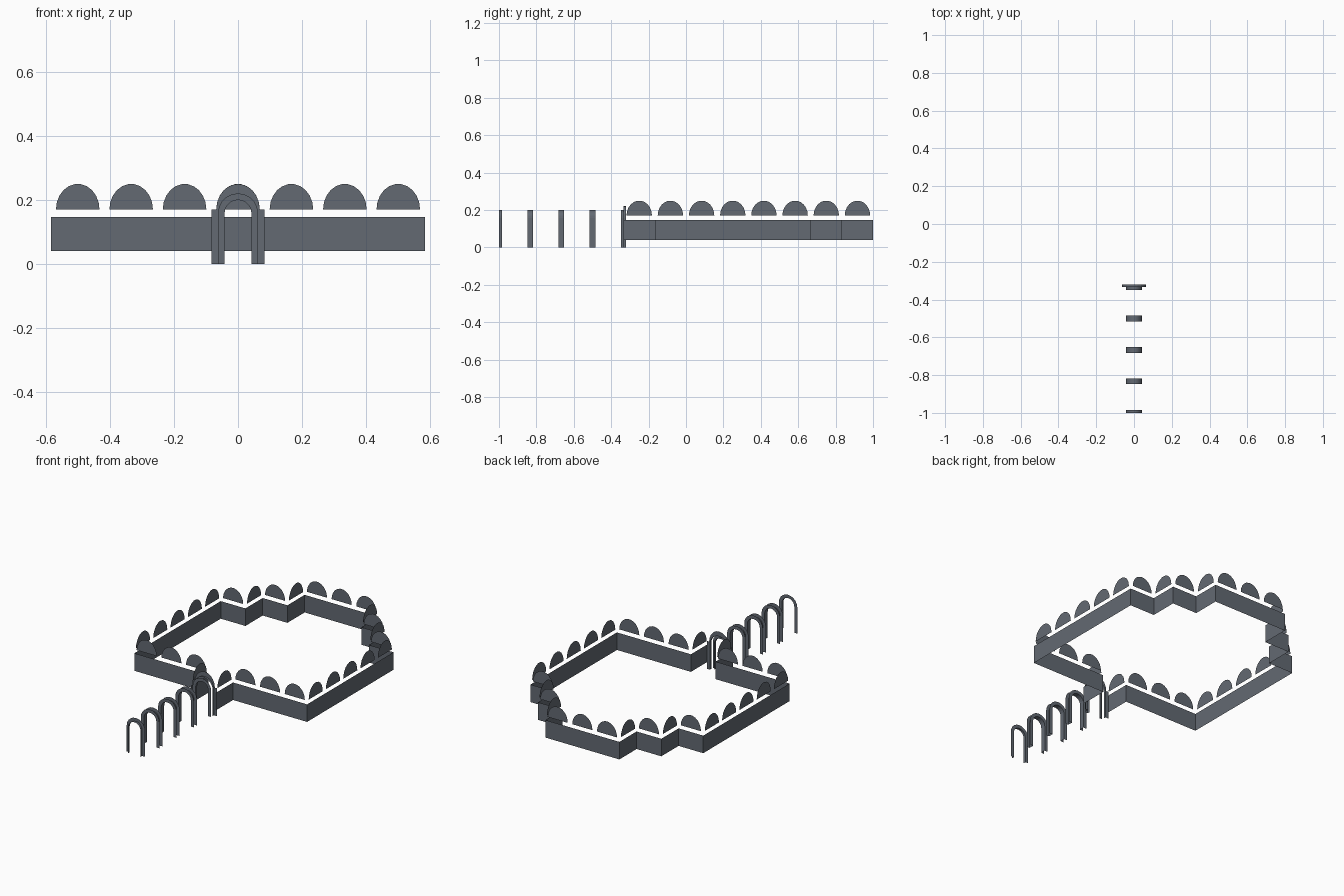
import bpy, bmesh, math

if "Cube" in bpy.data.objects:
    bpy.data.objects.remove(bpy.data.objects["Cube"])

U = 1 / 6  # one floor tile
mat = bpy.data.materials.new("slate_grey")
mat.diffuse_color = (0.125, 0.142, 0.17, 1)
mat.use_nodes = True
mat.node_tree.nodes["Principled BSDF"].inputs["Base Color"].default_value = mat.diffuse_color


def make(name, polys):
    """Object from a list of polygons (each a list of points)."""
    bm = bmesh.new()
    for p in polys:
        bm.faces.new([bm.verts.new(v) for v in p])
    bmesh.ops.remove_doubles(bm, verts=bm.verts, dist=0.0001)
    me = bpy.data.meshes.new(name)
    bm.to_mesh(me)
    bm.free()
    me.materials.append(mat)
    ob = bpy.data.objects.new(name, me)
    bpy.context.collection.objects.link(ob)


def arc(rx, rz, z0, n=10):
    """Half ellipse from +x over the top to -x, as (x, z)."""
    return [(rx * math.cos(math.pi * i / n), z0 + rz * math.sin(math.pi * i / n))
            for i in range(n + 1)]


def hoop(r, z0=0.158):
    """Doorway line: leg, arc, leg."""
    return [(r, 0)] + arc(r, r, z0) + [(-r, 0)]


def ring(inner, outer, y):
    """Flat frame between two matching lines, in the plane y."""
    q = []
    for i in range(len(inner) - 1):
        q.append([(p[0], y, p[1]) for p in (inner[i], outer[i], outer[i + 1], inner[i + 1])])
    return q


def barrel(line, y0, y1):
    """Inner surface of a doorway."""
    return [[(a[0], y0, a[1]), (b[0], y0, b[1]), (b[0], y1, b[1]), (a[0], y1, a[1])]
            for a, b in zip(line, line[1:])]


# Wall outline in tile units, right half then mirrored left half
half = [(0.5, -2), (0.5, -1), (3.5, -1), (3.5, 4), (2.5, 4), (2.5, 5), (1.5, 5), (1.5, 6)]
path = half + [(-x, y) for x, y in reversed(half)]
walls, windows = [], []
for (ax, ay), (bx, by) in zip(path, path[1:]):
    ax, ay, bx, by = ax * U, ay * U, bx * U, by * U
    # wall band
    walls.append([(ax, ay, 0.04), (ax, ay, 0.147), (bx, by, 0.147), (bx, by, 0.04)])
    # one half-round panel above each tile
    length = math.hypot(bx - ax, by - ay)
    dx, dy = (bx - ax) / length, (by - ay) / length
    for k in range(round(length / U)):
        t = (k + 0.5) * U
        windows.append([(ax + dx * (t + s), ay + dy * (t + s), z)
                        for s, z in arc(0.068, 0.08, 0.17, 11)])
make("wall_band", walls)
make("half_round_panels", windows)

# Corridor arches: a facing on each inner side of every tile joint
D = 0.015
inner, outer = hoop(0.042), hoop(0.0625)
for k in range(5):
    y = -1 + k * U
    y0 = y if k == 0 else y - D
    y1 = y if k == 4 else y + D
    faces = barrel(inner, y0, y1)
    if k > 0:
        faces += ring(inner, outer, y0)
    if k < 4:
        faces += ring(inner, outer, y1)
    make("corridor_arch", faces)

# Gate frame: square-shouldered legs with a half-round head
gy, dy = -2 * U, 0.013
gate = barrel(hoop(0.0625), gy, gy + dy)
gate += ring(arc(0.0625, 0.0625, 0.158), arc(0.068, 0.08, 0.17), gy + dy)
for s in (1, -1):
    gate.append([(s * x, gy + dy, z) for x, z in
                 ((0.0625, 0), (0.083, 0), (0.083, 0.17), (0.068, 0.17), (0.0625, 0.158))])
make("gate_frame", gate)
